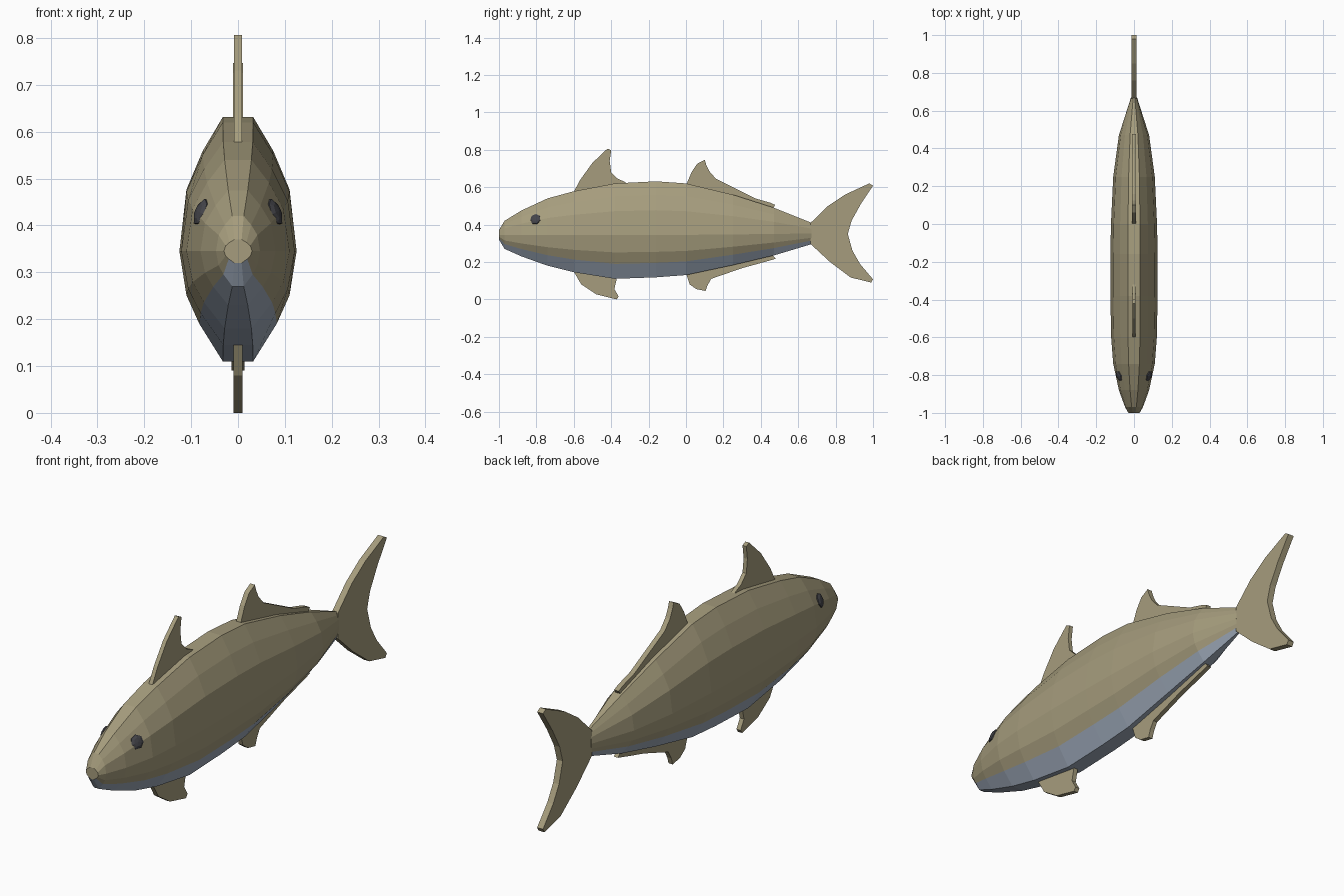
import bpy, bmesh
from mathutils import Vector, Matrix


def material(name, rgb):
    m = bpy.data.materials.new(name)
    m.diffuse_color = (*rgb, 1)
    return m


SKIN = material("skin", (0.38, 0.335, 0.205))
BELLY = material("belly", (0.35, 0.41, 0.50))
DARK = material("dark", (0.06, 0.06, 0.07))


def finish(name, bm, *mats):
    bmesh.ops.recalc_face_normals(bm, faces=bm.faces)
    me = bpy.data.meshes.new(name)
    bm.to_mesh(me)
    bm.free()
    for m in mats:
        me.materials.append(m)
    ob = bpy.data.objects.new(name, me)
    bpy.context.collection.objects.link(ob)
    return ob


# Body: half section (width fraction, height fraction) lofted along y
half = [(0.26, 1), (0.6, 0.75), (0.88, 0.46), (1, 0), (0.88, -0.4), (0.66, -0.66), (0.26, -1)]
section = half + [(-x, z) for x, z in reversed(half)]
# y, top, bottom, half width, widest height
rings = [(-1.0, 0.37, 0.32, 0.03, 0.345), (-0.97, 0.42, 0.27, 0.047, 0.345),
         (-0.88, 0.475, 0.23, 0.08, 0.345), (-0.74, 0.54, 0.18, 0.11, 0.345),
         (-0.6, 0.578, 0.145, 0.121, 0.345), (-0.38, 0.62, 0.11, 0.125, 0.345),
         (-0.16, 0.631, 0.118, 0.125, 0.345), (0.0, 0.62, 0.13, 0.122, 0.345),
         (0.25, 0.56, 0.183, 0.11, 0.347), (0.47, 0.49, 0.235, 0.08, 0.35),
         (0.67, 0.41, 0.295, 0.016, 0.352)]
bm = bmesh.new()
loops = []
for y, top, bot, w, mid in rings:
    loops.append([bm.verts.new((x * w, y, mid + z * ((top - mid) if z > 0 else (mid - bot))))
                  for x, z in section])
n = len(section)
for a, b in zip(loops, loops[1:]):
    for i in range(n):
        j = (i + 1) % n
        f = bm.faces.new((a[i], a[j], b[j], b[i]))
        f.material_index = 1 if i in (5, 6, 7) else 0
bm.faces.new(loops[0])
bm.faces.new(loops[-1])
finish("body", bm, SKIN, BELLY)


# Fins: side outlines (y, z) given thickness
def fin(name, outline, t):
    bm = bmesh.new()
    f = bm.faces.new([bm.verts.new((-t, y, z)) for y, z in outline])
    ext = bmesh.ops.extrude_face_region(bm, geom=[f], use_keep_orig=True)
    bmesh.ops.translate(bm, vec=(2 * t, 0, 0),
                        verts=[v for v in ext["geom"] if isinstance(v, bmesh.types.BMVert)])
    finish(name, bm, SKIN)


fin("front_dorsal_fin", [(-0.6, 0.575), (-0.565, 0.64), (-0.5, 0.73), (-0.42, 0.806),
    (-0.4, 0.797), (-0.408, 0.74), (-0.4, 0.68), (-0.365, 0.645), (-0.32, 0.625), (-0.4, 0.6)], 0.009)
fin("rear_dorsal_fin", [(0, 0.61), (0.03, 0.68), (0.06, 0.725), (0.1, 0.746), (0.108, 0.72),
    (0.125, 0.685), (0.16, 0.645), (0.28, 0.585), (0.37, 0.54), (0.45, 0.517), (0.477, 0.505),
    (0.46, 0.48), (0.25, 0.545)], 0.011)
fin("pelvic_fin", [(-0.6, 0.148), (-0.56, 0.08), (-0.48, 0.027), (-0.37, 0), (-0.36, 0.015),
    (-0.383, 0.055), (-0.37, 0.112), (-0.45, 0.13)], 0.01)
fin("anal_fin", [(0, 0.14), (0.02, 0.08), (0.055, 0.055), (0.105, 0.045), (0.115, 0.075),
    (0.135, 0.11), (0.3, 0.167), (0.42, 0.2), (0.48, 0.217), (0.46, 0.24), (0.25, 0.195)], 0.01)
fin("tail_fin", [(0.665, 0.408), (0.76, 0.5), (0.85, 0.56), (0.98, 0.62), (1, 0.608),
    (0.935, 0.51), (0.885, 0.42), (0.865, 0.35), (0.89, 0.26), (0.93, 0.19), (1, 0.107),
    (0.99, 0.09), (0.88, 0.117), (0.77, 0.2), (0.665, 0.297)], 0.014)

# Eyes: flattened low-poly spheres lying on the head
for side, name in ((1, "right_eye"), (-1, "left_eye")):
    bm = bmesh.new()
    turn = Vector((side * 0.87, -0.34, 0.36)).to_track_quat('Z', 'Y').to_matrix().to_4x4()
    bmesh.ops.create_uvsphere(bm, u_segments=7, v_segments=5, radius=0.031,
        matrix=Matrix.Translation((side * 0.078, -0.805, 0.428)) @ turn
        @ Matrix.Diagonal((1, 1, 0.35, 1)))
    finish(name, bm, DARK)
